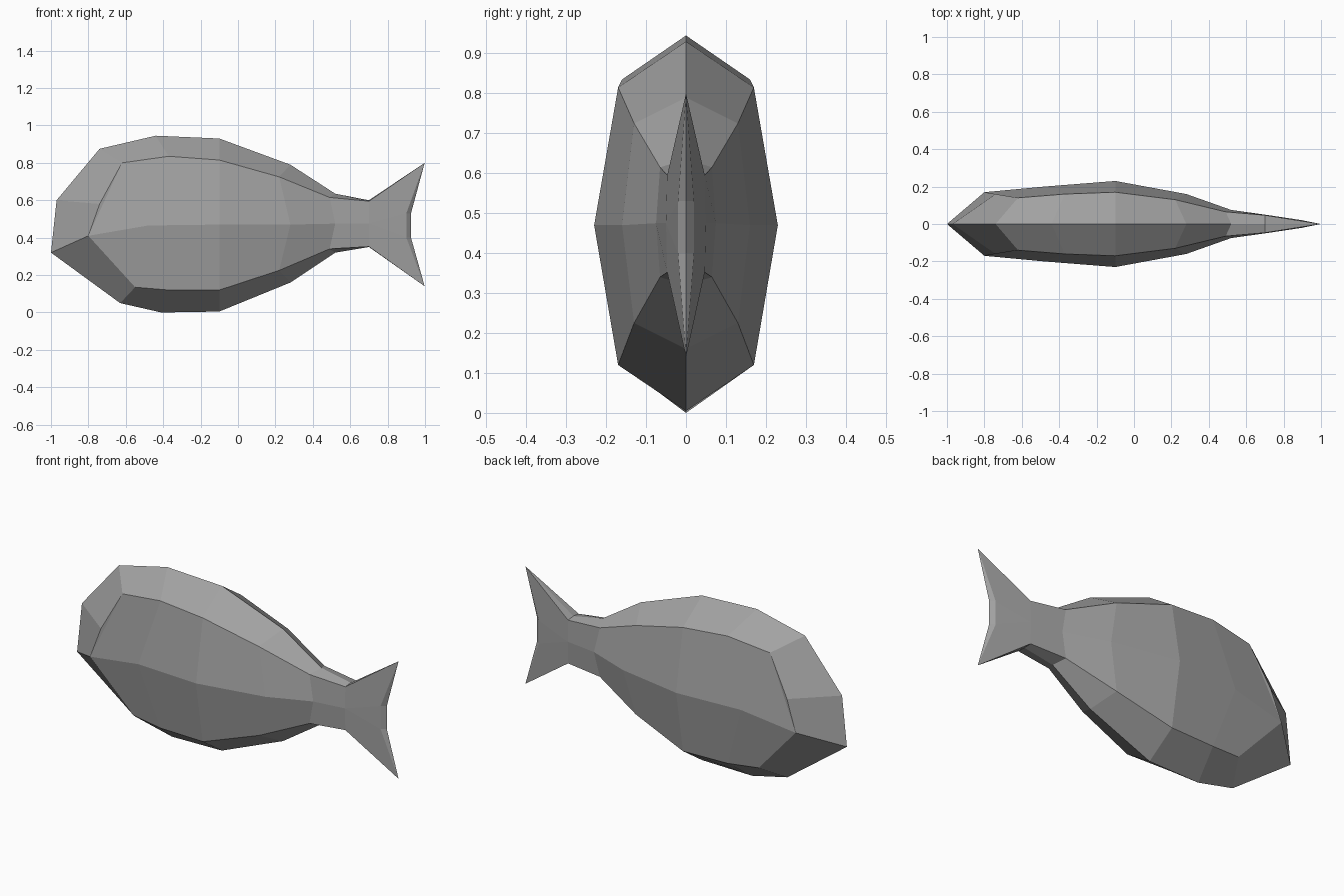
import bpy, bmesh

if "Cube" in bpy.data.objects:
    bpy.data.objects.remove(bpy.data.objects["Cube"])

grey = bpy.data.materials.new("plain grey")
grey.diffuse_color = (0.36, 0.36, 0.36, 1)
grey.use_nodes = True
grey.node_tree.nodes["Principled BSDF"].inputs["Base Color"].default_value = grey.diffuse_color

# Half cross-sections, head to tail root: (x, z) of back, (x, y, z) of
# shoulder, flank and lower side, (x, z) of belly
sections = [
    ((-.74, .875), (-.62, .14, .80), (-.80, .17, .41), (-.55, .14, .135), (-.63, .05)),
    ((-.44, .945), (-.37, .16, .835), (-.48, .20, .465), (-.37, .16, .12), (-.41, 0)),
    ((-.10, .93), (-.10, .17, .815), (-.10, .23, .47), (-.10, .17, .12), (-.10, .005)),
    ((.28, .79), (.22, .13, .725), (.28, .16, .47), (.22, .13, .225), (.28, .16)),
    ((.52, .635), (.49, .065, .615), (.52, .075, .475), (.49, .065, .34), (.52, .32)),
    ((.70, .60), (.70, .047, .595), (.70, .05, .475), (.70, .047, .352), (.70, .35)),
]

bm = bmesh.new()


def add_half(side):
    def v(p):
        if len(p) == 2:
            p = (p[0], 0, p[1])
        return bm.verts.new((p[0], p[1] * side, p[2]))

    def face(*vs):
        bm.faces.new(vs if side < 0 else vs[::-1])

    rings = [[v(p) for p in s] for s in sections]

    # Body skin
    for a, b in zip(rings, rings[1:]):
        for i in range(4):
            face(a[i], a[i + 1], b[i + 1], b[i])

    # Head
    back, shoulder, flank, low, belly = rings[0]
    brow, chin, cheek = v((-.97, .60)), v((-1, .32)), v((-.74, .16, .58))
    face(back, brow, cheek, shoulder)
    face(brow, chin, flank, cheek)
    face(cheek, flank, shoulder)
    face(chin, belly, low, flank)

    # Tail fin with a notched rear edge
    back, shoulder, flank, low, belly = rings[-1]
    tip_up, tip_low = v((.998, .80)), v((.998, .14))
    in_up, in_low = v((.90, .02, .53)), v((.90, .02, .40))
    edge_up, edge_low = v((.925, .53)), v((.925, .40))
    face(back, shoulder, tip_up)
    face(shoulder, in_up, tip_up)
    face(shoulder, flank, in_up)
    face(flank, in_low, in_up)
    face(flank, low, in_low)
    face(low, tip_low, in_low)
    face(low, belly, tip_low)
    face(tip_up, in_up, edge_up)
    face(in_up, in_low, edge_low, edge_up)
    face(in_low, tip_low, edge_low)


for side in (-1, 1):
    add_half(side)
bmesh.ops.remove_doubles(bm, verts=bm.verts[:], dist=0.0005)
bmesh.ops.recalc_face_normals(bm, faces=bm.faces[:])

mesh = bpy.data.meshes.new("fish_body")
bm.to_mesh(mesh)
bm.free()
mesh.materials.append(grey)
fish = bpy.data.objects.new("fish_body", mesh)
bpy.context.collection.objects.link(fish)
